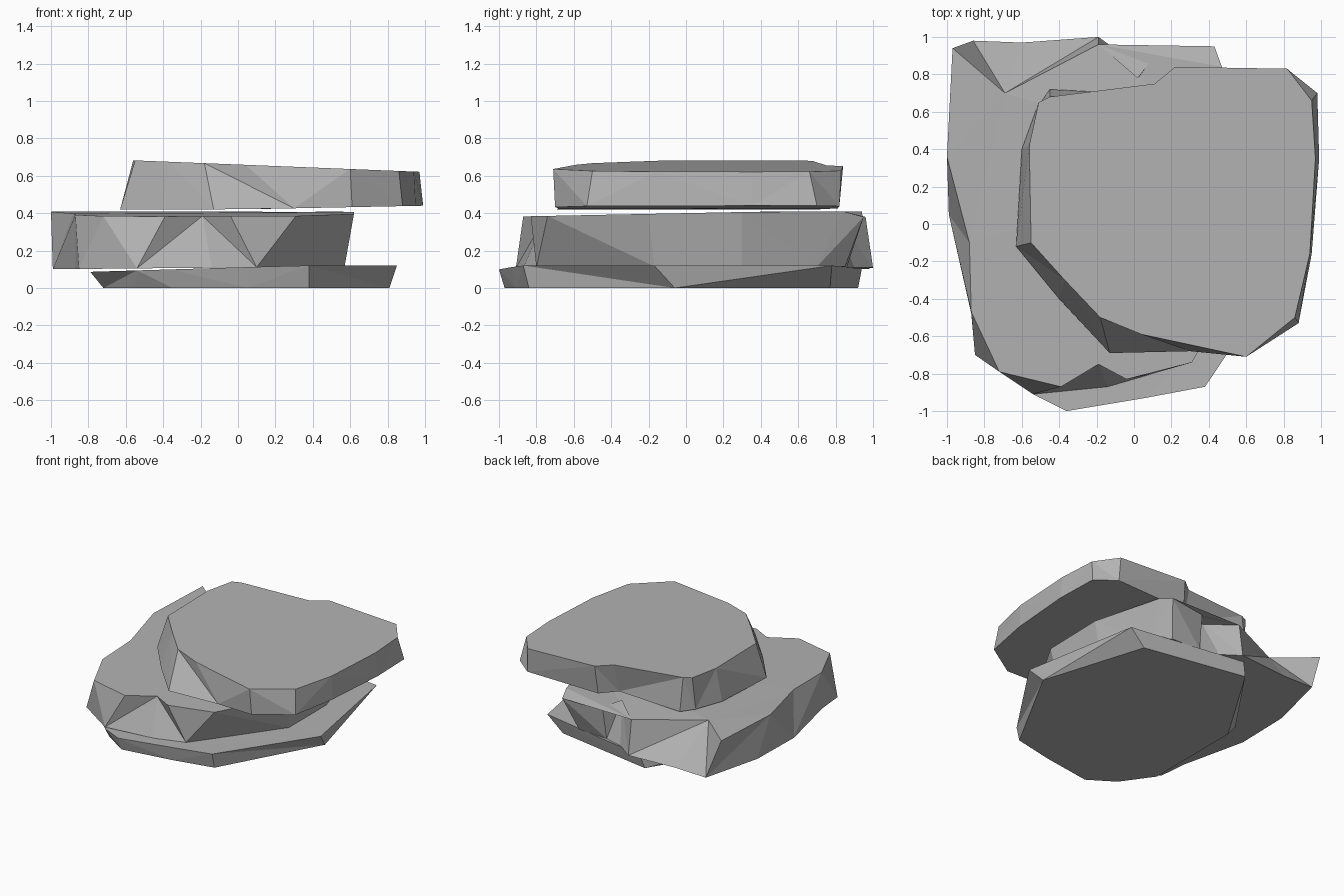
import bpy
import bmesh

default_cube = bpy.data.objects.get("Cube")
if default_cube:
    bpy.data.objects.remove(default_cube, do_unlink=True)


def make_material(name, colour):
    material = bpy.data.materials.new(name)
    material.use_nodes = True
    material.diffuse_color = colour
    shader = material.node_tree.nodes["Principled BSDF"]
    shader.inputs["Base Color"].default_value = colour
    shader.inputs["Roughness"].default_value = 0.9
    return material


stone_grey = make_material("stone_grey", (0.45, 0.45, 0.45, 1))


def make_slab(name, top_outline, bottom_outline, top_height, bottom_height):
    """Rough slab: two matching outlines joined by faceted sides and capped."""
    mesh = bmesh.new()
    upper = [mesh.verts.new((x, y, top_height(x, y))) for x, y in top_outline]
    lower = [mesh.verts.new((x, y, bottom_height(x, y))) for x, y in bottom_outline]
    mesh.faces.new(upper)
    mesh.faces.new(reversed(lower))
    count = len(upper)
    for i in range(count):
        j = (i + 1) % count
        # Alternate the diagonals so the chipped sides look irregular
        if i % 2:
            mesh.faces.new((lower[i], lower[j], upper[j]))
            mesh.faces.new((lower[i], upper[j], upper[i]))
        else:
            mesh.faces.new((lower[i], lower[j], upper[i]))
            mesh.faces.new((lower[j], upper[j], upper[i]))
    bmesh.ops.triangulate(mesh, faces=[f for f in mesh.faces if len(f.verts) > 4])
    bmesh.ops.recalc_face_normals(mesh, faces=mesh.faces)
    data = bpy.data.meshes.new(name)
    mesh.to_mesh(data)
    mesh.free()
    data.materials.append(stone_grey)
    slab = bpy.data.objects.new(name, data)
    bpy.context.scene.collection.objects.link(slab)
    return slab


# Thin base stone, resting flat on the ground
make_slab(
    "bottom_stone",
    top_outline=[(-.36, -1), (.06, -.93), (.38, -.87), (.85, -.17), (.68, .78),
                 (-.25, .94), (-.79, .2), (-.79, -.65), (-.54, -.91)],
    bottom_outline=[(-.35, -.97), (.05, -.91), (.38, -.84), (.81, -.06), (.55, .77),
                    (-.28, .92), (-.72, .2), (-.72, -.6), (-.55, -.84)],
    top_height=lambda x, y: min(.12, .11 + .03 * x),
    bottom_height=lambda x, y: 0,
)

# Thick middle stone with notches chipped out of the front and back
make_slab(
    "middle_stone",
    top_outline=[(-.72, -.79), (-.39, -.87), (-.19, -.75), (-.04, -.83), (.31, -.74),
                 (.62, -.2), (.62, .3), (.47, .84), (.43, .95), (.11, .9), (.02, .78),
                 (-.19, .96), (-.69, .7), (-.97, .94), (-1, .36), (-.88, -.1), (-.87, -.47)],
    bottom_outline=[(-.85, -.7), (-.54, -.91), (-.14, -.87), (.1, -.8), (.2, -.67),
                    (.57, -.17), (.57, .3), (.45, .7), (.35, .85), (.1, .86), (-.05, .9),
                    (-.19, 1), (-.6, .97), (-.86, .98), (-.98, .5), (-.99, .05), (-.87, -.48)],
    top_height=lambda x, y: .38 if y > .88 and x > -.9 else min(.41, .4 + .02 * y),
    bottom_height=lambda x, y: .11 + .01 * x,
)

# Top stone, shifted to the left and sloping gently down that way
make_slab(
    "top_stone",
    top_outline=[(-.18, -.5), (.04, -.59), (.6, -.71), (.86, -.5), (.94, -.16),
                 (.97, .35), (.95, .66), (.82, .83), (.22, .84), (.11, .75),
                 (-.45, .68), (-.51, .65), (-.56, .42), (-.55, -.1), (-.37, -.3)],
    bottom_outline=[(-.13, -.69), (.3, -.68), (.61, -.7), (.88, -.53), (.95, -.16),
                    (.99, .35), (.98, .7), (.83, .82), (.21, .81), (.11, .69),
                    (-.45, .72), (-.52, .62), (-.6, .4), (-.63, -.12), (-.4, -.4)],
    top_height=lambda x, y: .66 - .04 * x,
    bottom_height=lambda x, y: .42 + .02 * max(x, 0),
)
